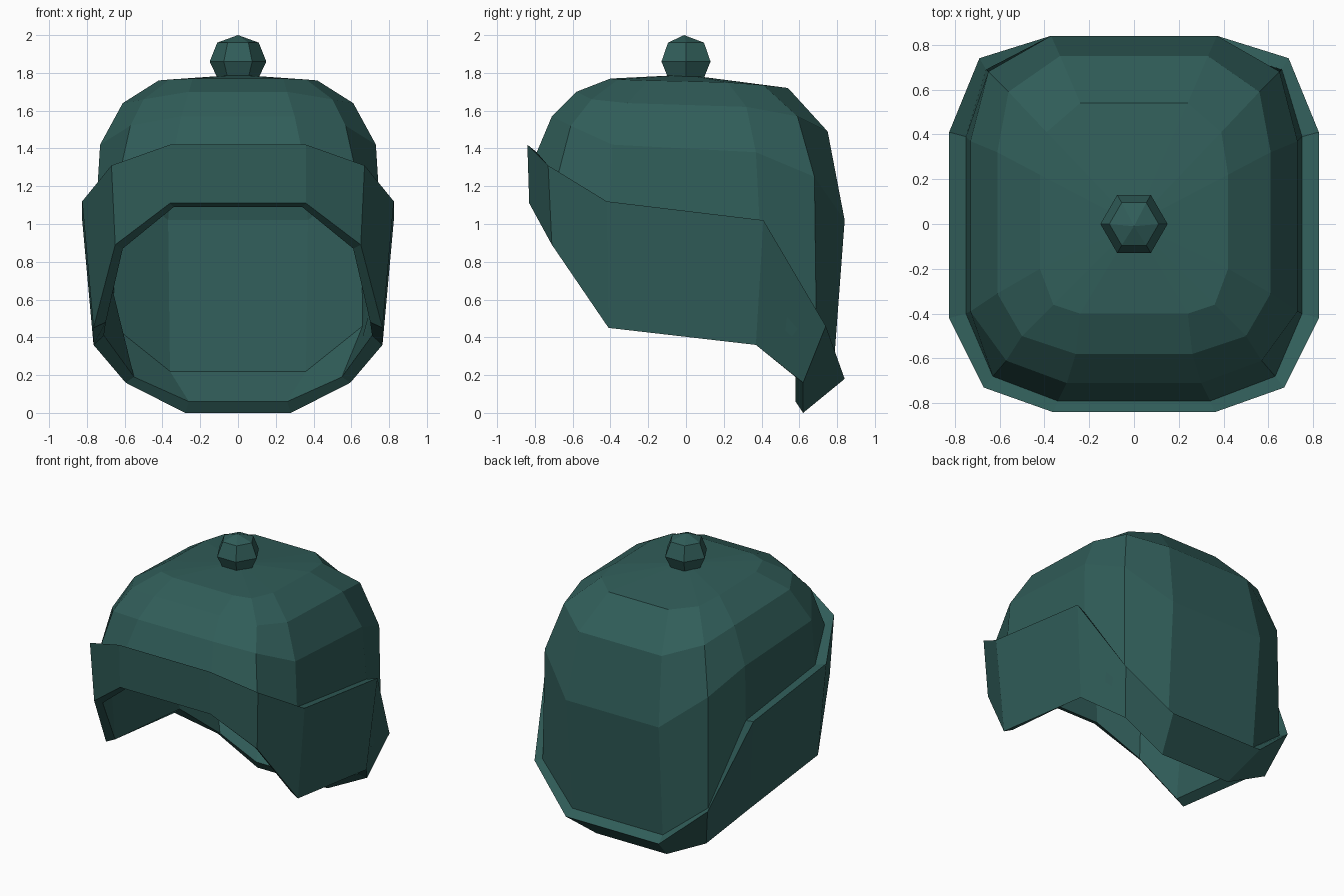
import bpy, bmesh, math

if "Cube" in bpy.data.objects:
    bpy.data.objects.remove(bpy.data.objects["Cube"])

mat = bpy.data.materials.new("dark_teal")
mat.diffuse_color = (0.03, 0.11, 0.10, 1)
mat.use_nodes = True
mat.node_tree.nodes["Principled BSDF"].inputs["Base Color"].default_value = mat.diffuse_color


def full_ring(half):
    """Mirror a right-hand half outline (front to back) into a closed ring."""
    return half + [(-x, y, z) for x, y, z in reversed(half)]


def loft(name, rings, apex=None, base=None, closed=False):
    bm = bmesh.new()
    loops = [[bm.verts.new(p) for p in ring] for ring in rings]
    pairs = list(zip(loops, loops[1:]))
    if closed:
        pairs.append((loops[-1], loops[0]))
    n = len(loops[0])
    for a, b in pairs:
        for i in range(n):
            j = (i + 1) % n
            bm.faces.new((a[i], b[i], b[j], a[j]))
    # Fans close the ends around a central point
    for point, loop, flip in ((apex, loops[0], False), (base, loops[-1], True)):
        if point:
            tip = bm.verts.new(point)
            for i in range(n):
                tri = (tip, loop[i], loop[(i + 1) % n])
                bm.faces.new(tri[::-1] if flip else tri)
    bmesh.ops.recalc_face_normals(bm, faces=bm.faces)
    mesh = bpy.data.meshes.new(name)
    bm.to_mesh(mesh)
    bm.free()
    mesh.materials.append(mat)
    ob = bpy.data.objects.new(name, mesh)
    bpy.context.collection.objects.link(ob)
    return ob


# Crown: tilted rings from the flat top down to the band, deeper at the back
crown_rim = [(.34, -.79, 1.38), (.63, -.68, 1.25), (.75, -.40, 1.10),
             (.75, .39, 1.00), (.66, .69, .46), (.36, .78, .22)]
crown = [
    [(.24, -.40, 1.77), (.36, -.36, 1.765), (.42, -.20, 1.76),
     (.42, .22, 1.75), (.39, .41, 1.735), (.24, .54, 1.72)],
    [(.26, -.58, 1.70), (.50, -.50, 1.66), (.61, -.31, 1.64),
     (.61, .32, 1.62), (.56, .59, 1.57), (.33, .75, 1.49)],
    [(.30, -.71, 1.57), (.57, -.61, 1.52), (.73, -.39, 1.42),
     (.73, .37, 1.38), (.65, .68, 1.25), (.37, .84, 1.02)],
    crown_rim,
]
loft("crown", [full_ring(r) for r in crown], apex=(0, 0, 1.79))

# Folded band: crown rim, outer top edge, outer bottom edge, inner bottom edge
band = [
    crown_rim,
    [(.36, -.84, 1.42), (.67, -.73, 1.31), (.825, -.42, 1.12),
     (.825, .41, 1.02), (.69, .74, .46), (.37, .84, .18)],
    [(.36, -.83, 1.11), (.65, -.71, .89), (.765, -.41, .45),
     (.765, .37, .36), (.595, .62, .16), (.28, .62, 0)],
    [(.34, -.78, 1.09), (.61, -.67, .87), (.70, -.40, .48),
     (.71, .35, .41), (.55, .58, .19), (.26, .58, .06)],
]
loft("folded_band", [full_ring(r) for r in band], closed=True)

# Bobble: six-sided low-poly ball
bobble = [[(r * math.cos(k * math.pi / 3), r * math.sin(k * math.pi / 3), z)
           for k in range(6)]
          for r, z in ((.11, 1.96), (.15, 1.86), (.11, 1.775))]
loft("bobble", bobble, apex=(0, -.01, 2.0), base=(0, 0, 1.75))
